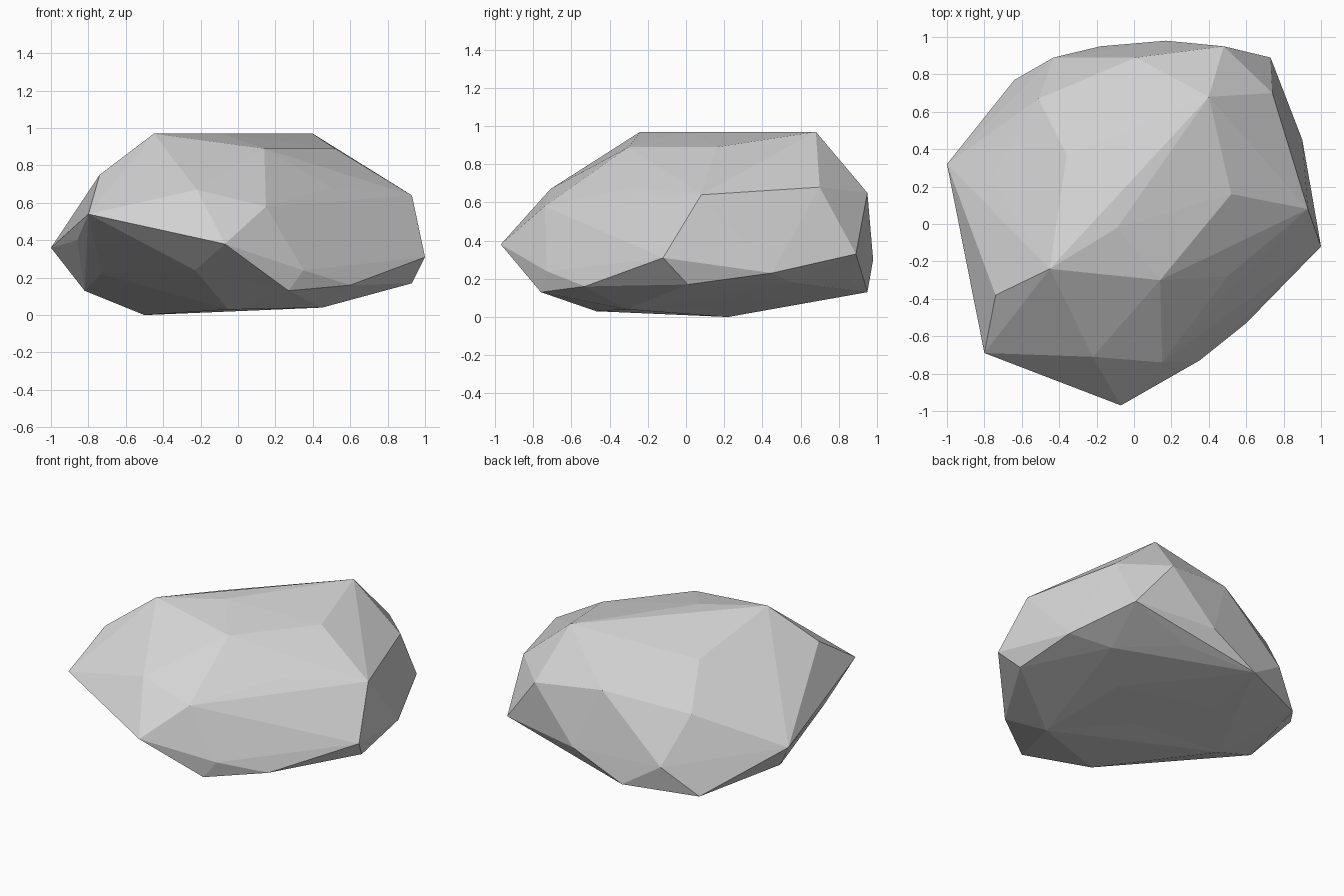
import bpy
import bmesh
from mathutils import Vector

# Remove the default cube only
default_cube = bpy.data.objects.get("Cube")
if default_cube:
    bpy.data.objects.remove(default_cube, do_unlink=True)

# Corners of the boulder, grouped in bands from the top down
crown = [
    (-.45, -.24, .97), (.40, .68, .97), (-.09, -.02, .97), (.14, -.30, .89),
    (.52, .16, .89), (-.36, .37, .81), (-.74, -.38, .75), (-.22, -.71, .67),
    (.15, -.74, .58), (.50, -.28, .68), (.93, .08, .64), (.74, .70, .68),
    (.48, .95, .65), (.01, .89, .70), (-.51, .67, .59), (-.76, .23, .57),
]
girdle = [
    (-1, .32, .36), (-.64, .77, .10), (-.43, .89, .29), (-.18, .95, .13),
    (.17, .98, .30), (.73, .89, .33), (.90, .45, .23), (1, -.12, .31),
    (.60, -.53, .16), (.35, -.73, .24), (-.07, -.97, .38), (-.80, -.69, .54),
    (-.86, -.28, .40),
]
underside = [
    (.27, -.76, .13), (.93, .01, .17), (.45, -.31, .04), (-.05, -.47, .03),
    (-.50, .22, 0), (-.82, .15, .13), (-.73, -.17, .22), (-.23, -.69, .24),
    (.38, .30, .11), (.07, .09, .05), (-.22, .53, .07), (.64, .55, .18),
    (.29, .84, .20),
]


def rounded(point, amount):
    """Move a corner part of the way towards a surrounding ball."""
    flat = Vector((point[0], point[1], (point[2] - .45) * 2))
    return flat.lerp(flat.normalized(), amount)


def wrap(points):
    """Skin all corners with triangles, rounding only as much as the dents need,
    then return every corner to its true place."""
    for step in range(1, 21):
        bm = bmesh.new()
        corners = [bm.verts.new(rounded(p, step / 20)) for p in points]
        bmesh.ops.convex_hull(bm, input=corners, use_existing_faces=False)
        if all(v.is_valid and v.link_faces for v in corners):
            break
        if step < 20:
            bm.free()
    for corner, point in zip(corners, points):
        if corner.is_valid:
            corner.co = point
    bmesh.ops.recalc_face_normals(bm, faces=bm.faces)
    return bm


def make_material(name, color):
    mat = bpy.data.materials.new(name)
    mat.use_nodes = True
    mat.diffuse_color = color
    mat.node_tree.nodes["Principled BSDF"].inputs["Base Color"].default_value = color
    return mat


# Faceted boulder
mesh = bpy.data.meshes.new("boulder")
bm = wrap(crown + girdle + underside)
for face in bm.faces:
    face.smooth = False
bm.to_mesh(mesh)
bm.free()
mesh.materials.append(make_material("light grey stone", (.65, .65, .65, 1)))
boulder = bpy.data.objects.new("boulder", mesh)
bpy.context.collection.objects.link(boulder)
